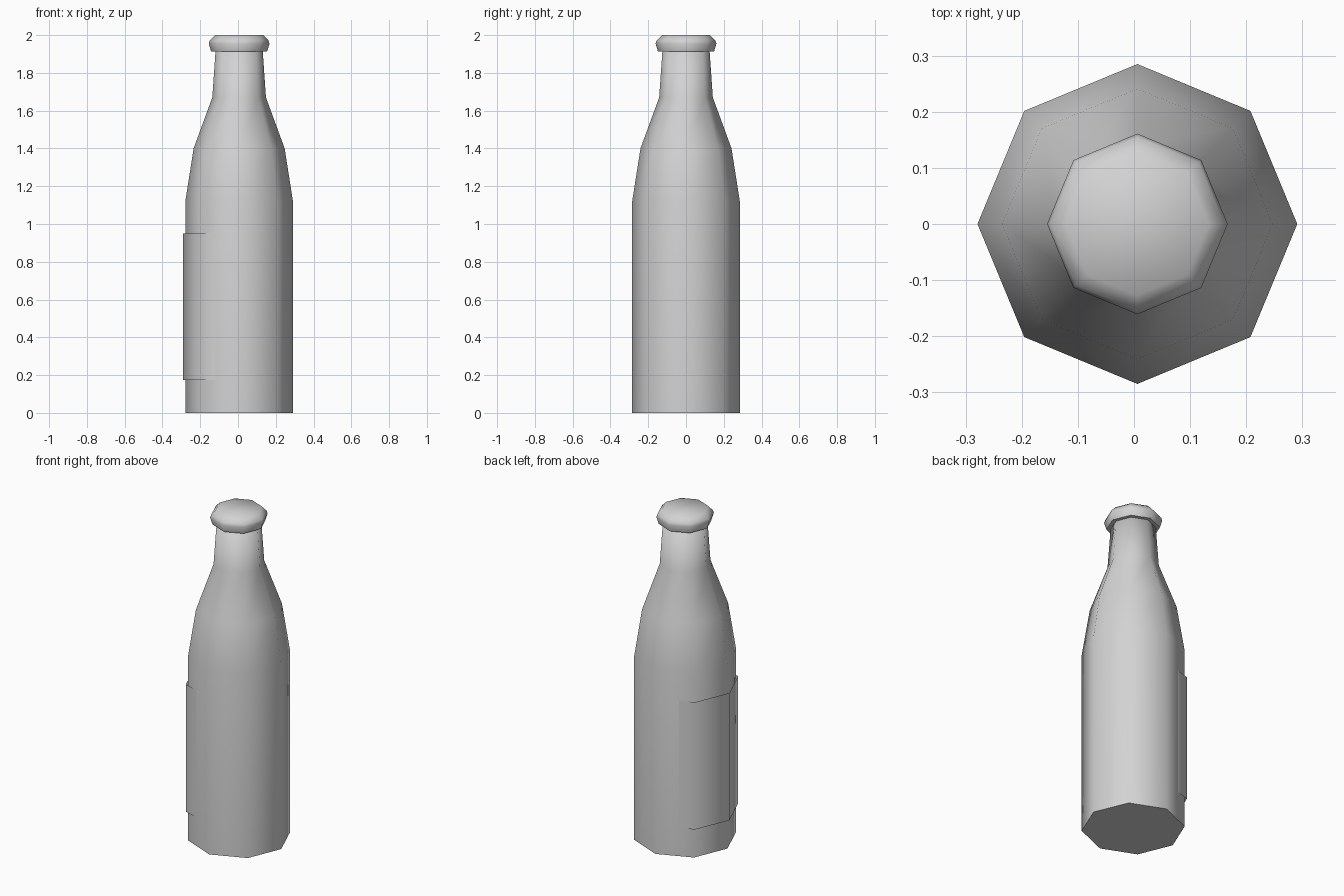
import bpy, bmesh, math

if "Cube" in bpy.data.objects:
    bpy.data.objects.remove(bpy.data.objects["Cube"], do_unlink=True)

SIDES = 8
CENTRE_X = 0.006

glass = bpy.data.materials.new("light grey")
glass.use_nodes = True
glass.diffuse_color = (0.65, 0.65, 0.65, 1)
glass.node_tree.nodes["Principled BSDF"].inputs["Base Color"].default_value = (0.65, 0.65, 0.65, 1)


def ring_point(radius, degrees, z):
    a = math.radians(degrees)
    return (CENTRE_X + radius * math.cos(a), radius * math.sin(a), z)


def finish(bm, name):
    mesh = bpy.data.meshes.new(name)
    bm.to_mesh(mesh)
    bm.free()
    mesh.materials.append(glass)
    obj = bpy.data.objects.new(name, mesh)
    bpy.context.collection.objects.link(obj)
    return obj


def lathe(name, profile):
    """Closed eight-sided turned part with a crisp bottom edge."""
    bm = bmesh.new()
    rings = [[bm.verts.new(ring_point(r, 360 * i / SIDES, z)) for i in range(SIDES)]
             for r, z in profile]
    for low, high in zip(rings, rings[1:]):
        for i in range(SIDES):
            j = (i + 1) % SIDES
            bm.faces.new((low[i], low[j], high[j], high[i])).smooth = True
    bottom = bm.faces.new(rings[0][::-1])
    bm.faces.new(rings[-1]).smooth = True
    for edge in bottom.edges:
        edge.smooth = False
    return finish(bm, name)


# Bottle body, shoulder and neck
lathe("bottle", [(0.285, 0), (0.285, 1.12), (0.241, 1.40), (0.142, 1.67), (0.124, 1.93)])

# Rounded cap
lathe("cap", [(0.148, 1.912), (0.161, 1.955), (0.155, 1.972), (0.127, 2.0)])

# Thin wrapped label, its ends lying against the bottle
bm = bmesh.new()
wrap = [(0.266, 118), (0.297, 135), (0.298, 180), (0.297, 225), (0.266, 242)]
columns = [[bm.verts.new(ring_point(r, a, z)) for z in (0.175, 0.95)] for r, a in wrap]
for a, b in zip(columns, columns[1:]):
    bm.faces.new((a[0], b[0], b[1], a[1])).smooth = True
finish(bm, "label")
